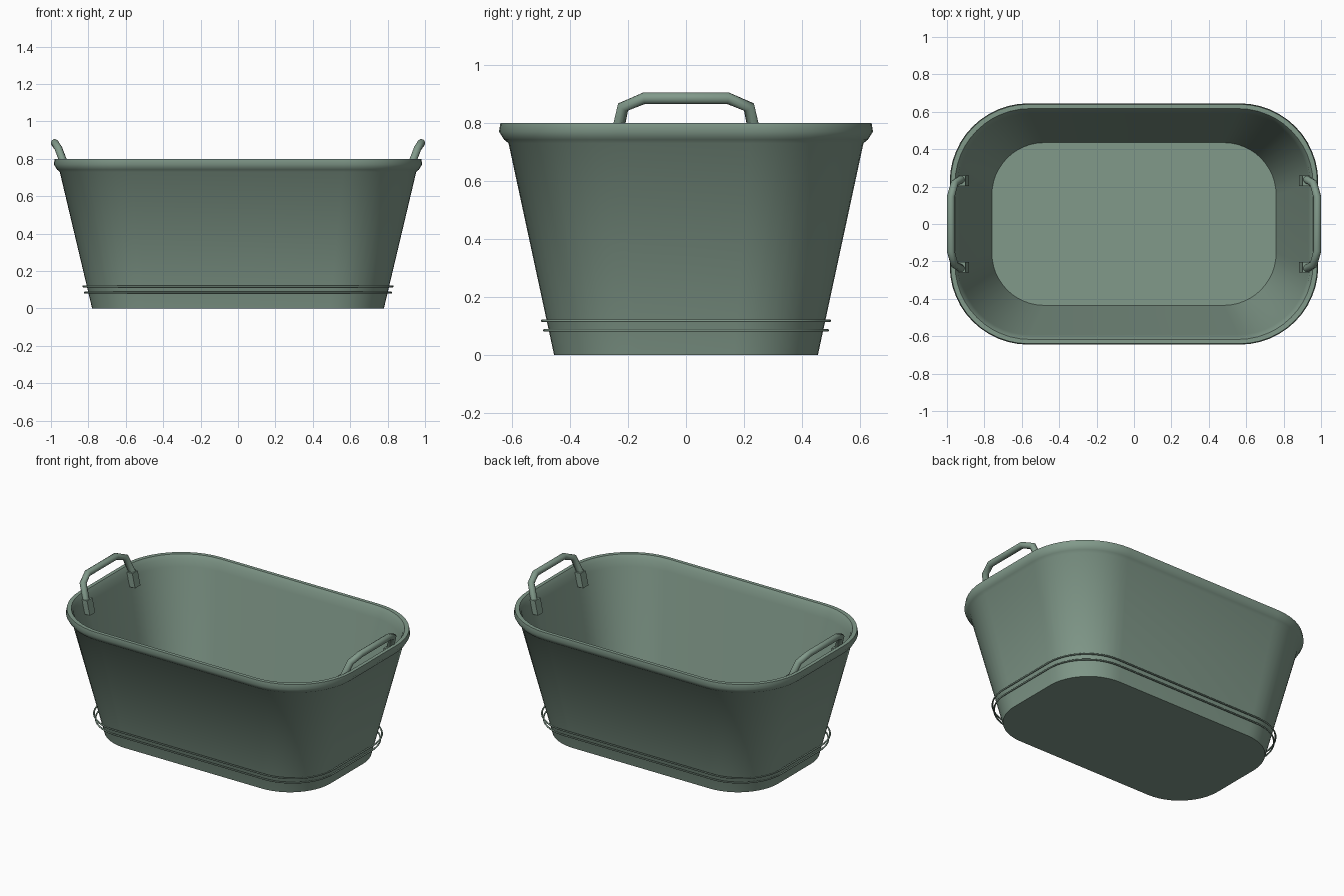
import bpy
import bmesh
import math
from mathutils import Vector

cube = bpy.data.objects.get("Cube")
if cube:
    bpy.data.objects.remove(cube, do_unlink=True)

# One muted green paint for everything
COLOR = (0.22, 0.32, 0.255, 1.0)
paint = bpy.data.materials.new("sage_green_paint")
paint.use_nodes = True
paint.diffuse_color = COLOR
paint.node_tree.nodes["Principled BSDF"].inputs["Base Color"].default_value = COLOR


def finish(name, bm, angle=50):
    bmesh.ops.recalc_face_normals(bm, faces=bm.faces)
    mesh = bpy.data.meshes.new(name)
    bm.to_mesh(mesh)
    bm.free()
    mesh.materials.append(paint)
    obj = bpy.data.objects.new(name, mesh)
    bpy.context.collection.objects.link(obj)
    bpy.ops.object.select_all(action="DESELECT")
    obj.select_set(True)
    bpy.context.view_layer.objects.active = obj
    bpy.ops.object.shade_smooth_by_angle(angle=math.radians(angle))
    return obj


def rounded_rect(hx, hy, r, z, steps=12):
    """Points of a rounded rectangle, counter-clockwise."""
    pts = []
    for q, (sx, sy) in enumerate([(1, 1), (-1, 1), (-1, -1), (1, -1)]):
        for i in range(steps + 1):
            a = (q + i / steps) * math.pi / 2
            pts.append(Vector((sx * (hx - r) + r * math.cos(a),
                               sy * (hy - r) + r * math.sin(a), z)))
    return pts


def bridge(bm, a, b):
    n = len(a)
    for i in range(n):
        j = (i + 1) % n
        bm.faces.new((a[i], a[j], b[j], b[i]))


def tube(name, path, radius, sides, closed):
    """Sweep a round section along a path with mitred corners."""
    bm = bmesh.new()
    n = len(path)
    rings = []
    for i, p in enumerate(path):
        prev = path[i - 1] if closed or i else p
        nxt = path[(i + 1) % n] if closed or i < n - 1 else p
        t = (nxt - prev).normalized()
        u = t.cross(Vector((0, 0, 1)) if closed else Vector((1, 0, -0.4))).normalized()
        v = t.cross(u)
        rings.append([bm.verts.new(p + radius * (math.cos(a) * u + math.sin(a) * v))
                      for a in (2 * math.pi * k / sides for k in range(sides))])
    for a, b in zip(rings, rings[1:]):
        bridge(bm, a, b)
    if closed:
        bridge(bm, rings[-1], rings[0])
    else:
        bm.faces.new(rings[0])
        bm.faces.new(rings[-1])
    return finish(name, bm)


# Tub: outer wall, rolled rim, inner wall and floor as lofted loops
# (half length, half width, corner radius, height)
profile = [
    (0.78, 0.455, 0.29, 0.0),
    (0.953, 0.612, 0.39, 0.73),
    (0.967, 0.627, 0.40, 0.742),
    (0.985, 0.645, 0.42, 0.77),
    (0.98, 0.64, 0.415, 0.80),
    (0.957, 0.617, 0.40, 0.80),
    (0.942, 0.602, 0.385, 0.775),
    (0.933, 0.592, 0.375, 0.73),
    (0.76, 0.435, 0.28, 0.02),
]
bm = bmesh.new()
loops = [[bm.verts.new(p) for p in rounded_rect(*row)] for row in profile]
for a, b in zip(loops, loops[1:]):
    bridge(bm, a, b)
bm.faces.new(loops[0])
bm.faces.new(loops[-1])
finish("tub", bm)

# Two thin wire hoops around the foot
for name, grow, z in (("lower_hoop", 0, 0.085), ("upper_hoop", 0.007, 0.118)):
    tube(name, rounded_rect(0.82 + grow, 0.488 + grow, 0.29, z), 0.005, 8, True)

# Bent handles with mounting brackets inside each end
for side, s in (("left", 1), ("right", -1)):
    half = [(0.92, 0.24, 0.75), (0.96, 0.217, 0.855), (0.98, 0.145, 0.885)]
    path = [Vector((s * x, y, z)) for x, y, z in half]
    path += [Vector((p.x, -p.y, p.z)) for p in reversed(path)]
    tube(side + "_handle", path, 0.021, 10, False)
    for end, e in (("back", 1), ("front", -1)):
        bm = bmesh.new()
        bmesh.ops.create_cube(bm, size=1)
        for v in bm.verts:
            lean = 0.02 * v.co.z
            v.co = Vector((s * (0.917 + 0.05 * v.co.x + lean),
                           e * 0.232 + 0.055 * v.co.y, 0.725 + 0.09 * v.co.z))
        finish(f"{side}_{end}_bracket", bm, 30)
